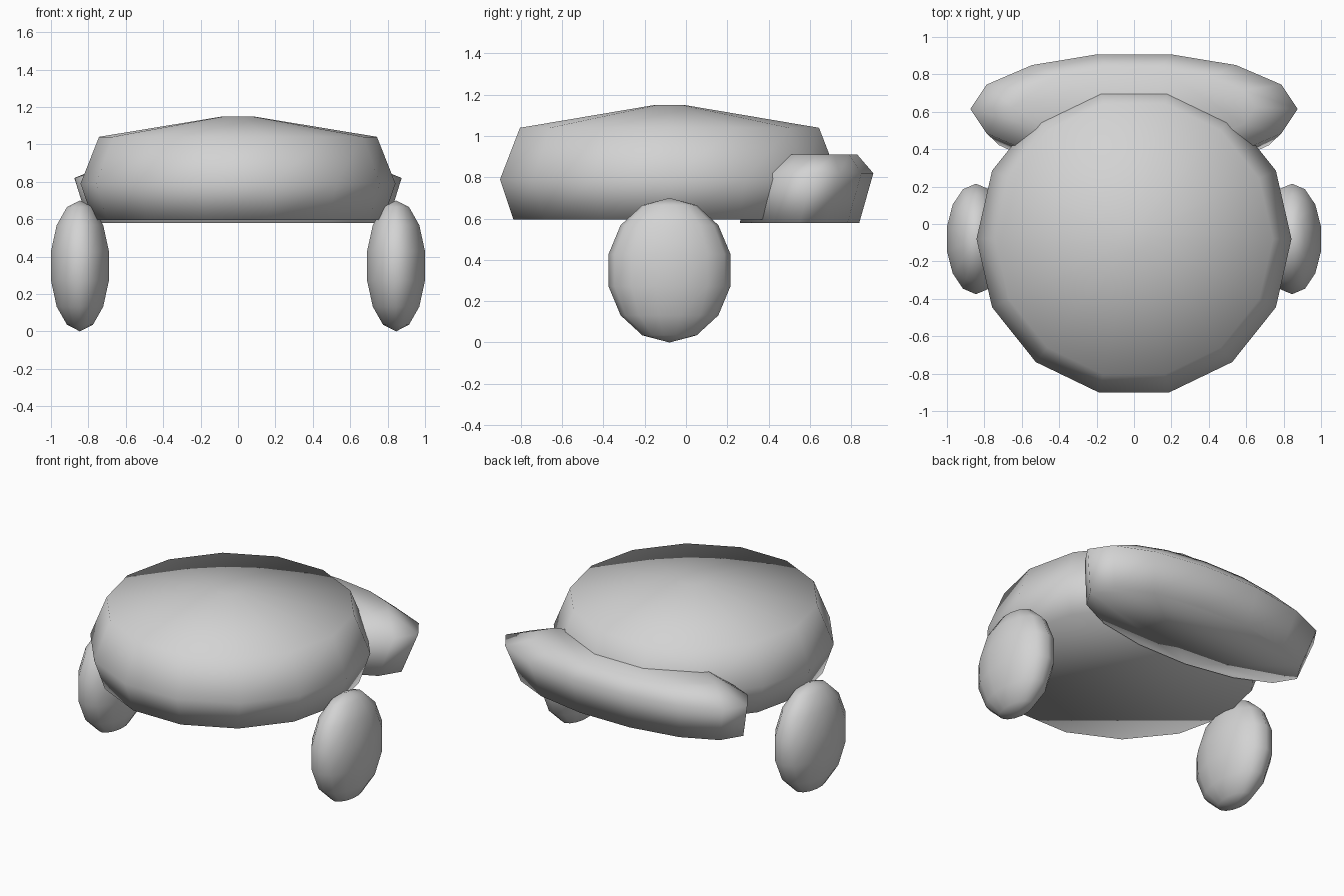
import bpy, bmesh, math

if "Cube" in bpy.data.objects:
    bpy.data.objects.remove(bpy.data.objects["Cube"])

SIDES = 14

grey = bpy.data.materials.new("plain grey")
grey.diffuse_color = (0.65, 0.65, 0.65, 1)
grey.use_nodes = True
grey.node_tree.nodes["Principled BSDF"].inputs["Base Color"].default_value = grey.diffuse_color


def lofted(name, rings, turn=0.0, poles=None):
    """Stack of 14-sided ellipses (cx, cy, z, rx, ry), closed by flat caps or poles (bottom, top)."""
    bm = bmesh.new()
    loops = []
    for cx, cy, z, rx, ry in rings:
        angles = [turn + 2 * math.pi * i / SIDES for i in range(SIDES)]
        loops.append([bm.verts.new((cx + rx * math.cos(a), cy + ry * math.sin(a), z))
                      for a in angles])
    for low, high in zip(loops, loops[1:]):
        for i in range(SIDES):
            j = (i + 1) % SIDES
            bm.faces.new((low[i], low[j], high[j], high[i]))
    if poles:
        ends = [bm.verts.new((rings[0][0], rings[0][1], z)) for z in poles]
        for i in range(SIDES):
            j = (i + 1) % SIDES
            bm.faces.new((ends[0], loops[0][j], loops[0][i]))
            bm.faces.new((ends[1], loops[-1][i], loops[-1][j]))
    else:
        bm.faces.new(loops[0][::-1])
        bm.faces.new(loops[-1])
    for f in bm.faces:
        f.smooth = True
    bm.normal_update()
    mesh = bpy.data.meshes.new(name)
    bm.to_mesh(mesh)
    bm.free()
    mesh.materials.append(grey)
    obj = bpy.data.objects.new(name, mesh)
    bpy.context.collection.objects.link(obj)
    return obj


# Round main body with a shallow conical top
lofted("body", [(0, -0.08, z, r, r) for z, r in
                ((0.595, 0.775), (0.79, 0.842), (1.04, 0.743), (1.15, 0.077))])

# Wide curved band at the back, leaning slightly backwards
lofted("back_band", [(0, 0.55, 0.58, 0.80, 0.297),
                     (0, 0.615, 0.82, 0.875, 0.30),
                     (0, 0.625, 0.91, 0.65, 0.21)])

# Egg-shaped feet on both sides
for side, label in ((-1, "left_foot"), (1, "right_foot")):
    rings = []
    for k in range(6, 0, -1):
        a = math.pi * k / 7
        rings.append((side * 0.845, -0.08, 0.35 + 0.35 * math.cos(a),
                      0.163 * math.sin(a), 0.303 * math.sin(a)))
    lofted(label, rings, turn=math.pi / 2, poles=(0.0, 0.70))
